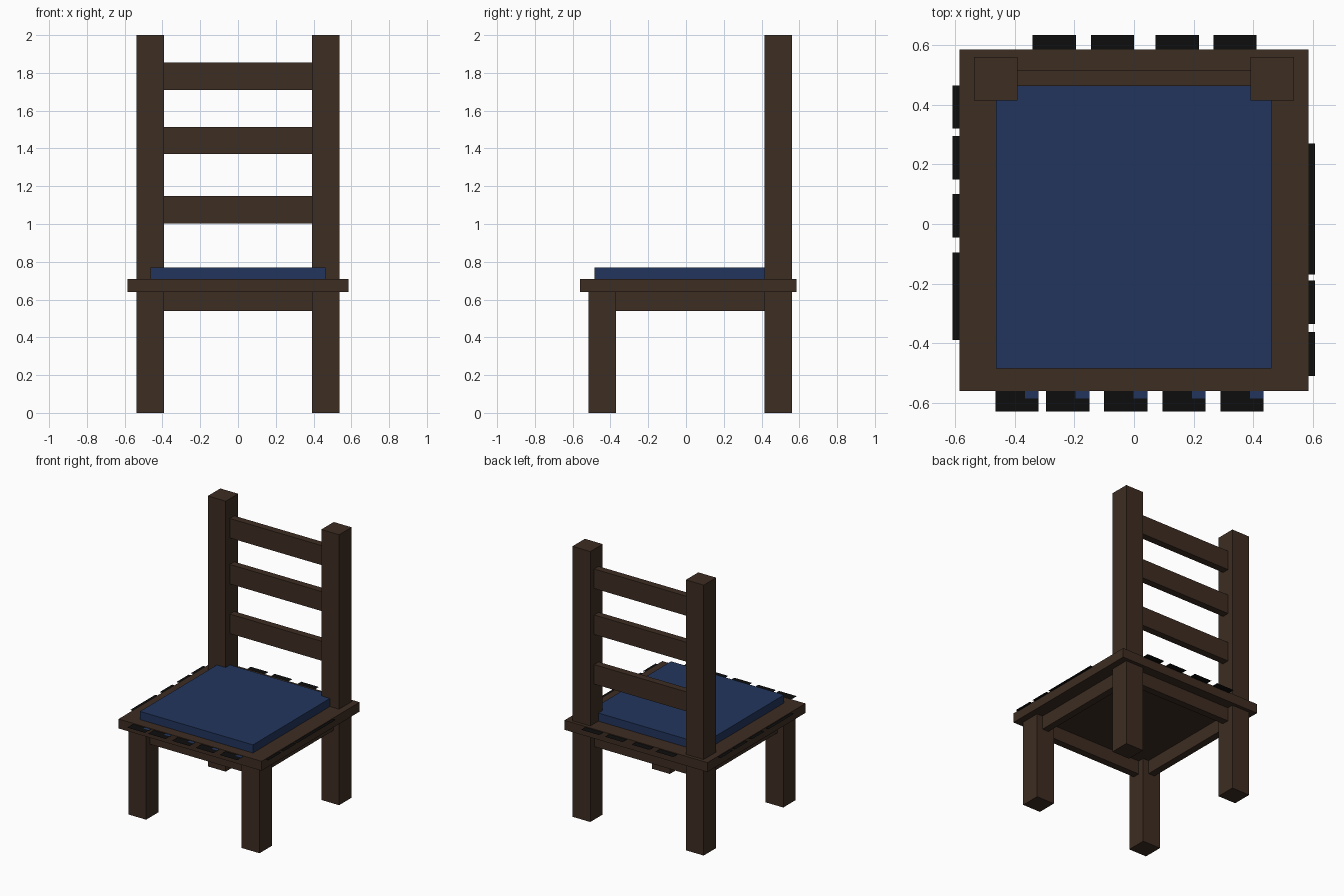
import bpy
import bmesh

cube = bpy.data.objects.get("Cube")
if cube:
    bpy.data.objects.remove(cube, do_unlink=True)


def make_material(name, rgb):
    color = (*rgb, 1.0)
    mat = bpy.data.materials.new(name)
    mat.use_nodes = True
    mat.diffuse_color = color
    mat.node_tree.nodes["Principled BSDF"].inputs["Base Color"].default_value = color
    return mat


wood = make_material("dark_wood", (0.047, 0.026, 0.016))
blue = make_material("blue_cloth", (0.016, 0.036, 0.107))
black = make_material("black_fringe", (0.004, 0.004, 0.004))


def finish(name, bm, mat):
    mesh = bpy.data.meshes.new(name)
    bm.to_mesh(mesh)
    bm.free()
    mesh.materials.append(mat)
    obj = bpy.data.objects.new(name, mesh)
    bpy.context.collection.objects.link(obj)


def box(name, x, y, z, mat=wood):
    """Box from its (low, high) range on each axis."""
    bm = bmesh.new()
    bmesh.ops.create_cube(bm, size=1)
    for v in bm.verts:
        v.co = [(lo + hi) / 2 + c * (hi - lo) for c, (lo, hi) in zip(v.co, (x, y, z))]
    finish(name, bm, mat)


def sheets(name, rects, z, mat):
    """Flat horizontal cloth pieces, each an (x range, y range) pair."""
    bm = bmesh.new()
    for (x0, x1), (y0, y1) in rects:
        bm.faces.new([bm.verts.new((x, y, z)) for x, y in
                      ((x0, y0), (x1, y0), (x1, y1), (x0, y1))])
    finish(name, bm, mat)


# Legs; the back pair continue upward as posts
FRONT, BACK = (-0.515, -0.37), (0.415, 0.56)
SEAT_X, SEAT_Y = 0.585, (-0.56, 0.585)
for side, x in (("right", (-0.537, -0.391)), ("left", (0.391, 0.537))):
    box(f"front_leg_{side}", x, FRONT, (0, 0.64))
    box(f"back_post_{side}", x, BACK, (0, 2))
    mid = sum(x) / 2
    box(f"side_apron_{side}", (mid - 0.026, mid + 0.026), (FRONT[1], BACK[0]), (0.54, 0.64))

# Rails between the legs and posts
INNER = (-0.391, 0.391)
for name, span in (("front_apron", FRONT), ("back_apron", BACK)):
    mid = sum(span) / 2
    box(name, INNER, (mid - 0.026, mid + 0.026), (0.54, 0.64))
for i, z in enumerate((1.003, 1.37, 1.71)):
    box(f"back_slat_{i + 1}", INNER, (0.463, 0.515), (z, z + 0.144))

# Seat board and cushion
box("seat", (-SEAT_X, SEAT_X), SEAT_Y, (0.64, 0.71))
box("cushion", (-0.463, 0.462), (-0.485, 0.466), (0.71, 0.77), blue)

# Flat cloth fringe sticking out around the seat edge
W = 0.145
front_starts = (-0.465, -0.295, -0.1, 0.095, 0.29)
fringe = [((x, x + W), (-0.63, -0.55)) for x in front_starts]
fringe += [((x, x + W), (0.575, 0.635)) for x in (-0.34, -0.145, 0.073, 0.267)]
fringe += [((-0.61, -0.575), y) for y in
           ((0.32, 0.465), (0.15, 0.295), (-0.045, 0.1), (-0.39, -0.095))]
fringe += [((0.575, 0.607), y) for y in
           ((-0.17, 0.27), (-0.335, -0.19), (-0.51, -0.363))]
sheets("fringe", fringe, 0.705, black)

# Blue corners on the front fringe
sheets("fringe_corners", [((x + W - 0.046, x + W), (-0.585, -0.55)) for x in front_starts],
       0.707, blue)
